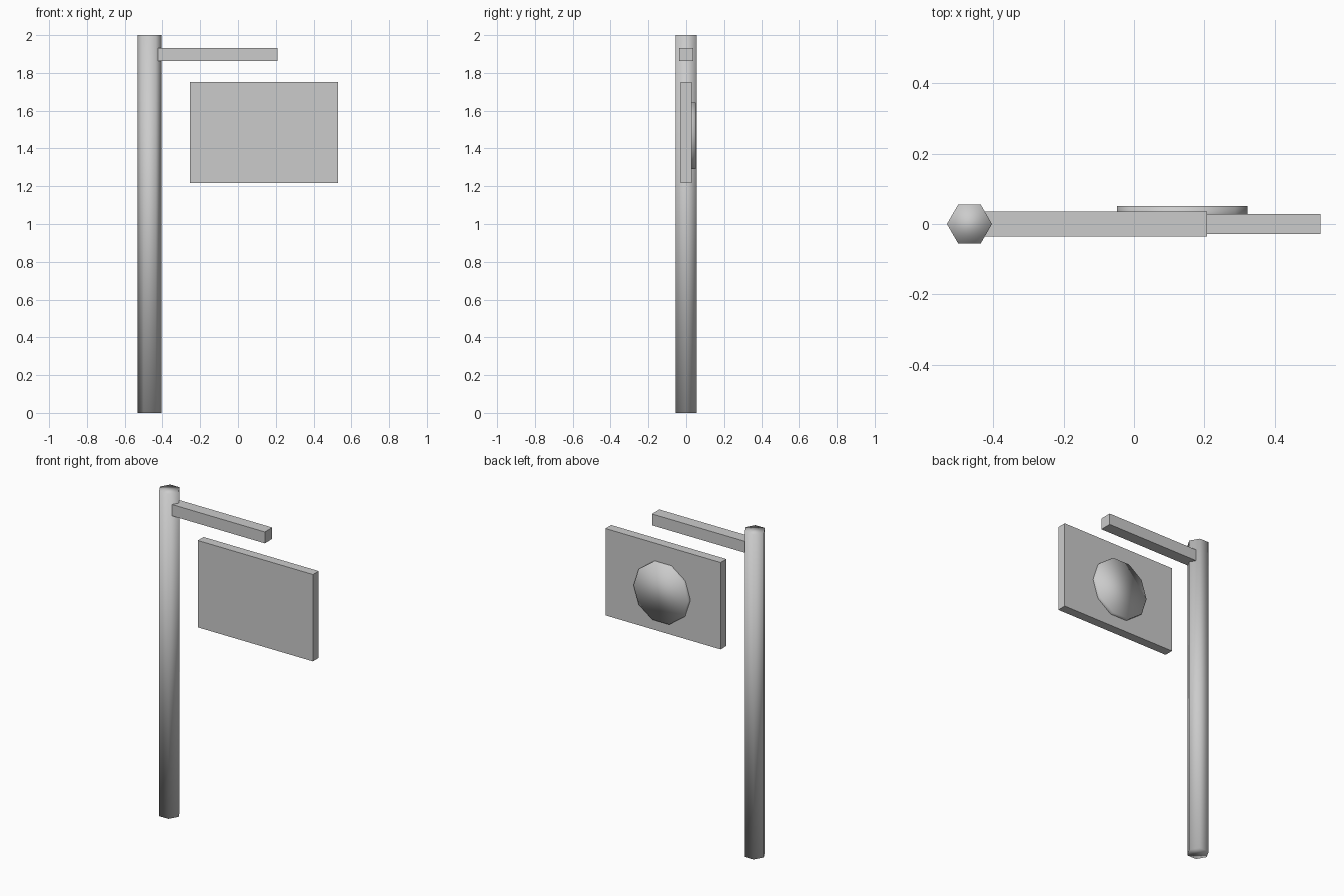
import bpy
from math import radians

cube = bpy.data.objects.get("Cube")
if cube:
    bpy.data.objects.remove(cube, do_unlink=True)

GREY = (0.6, 0.6, 0.6, 1.0)
grey = bpy.data.materials.new("plain grey")
grey.use_nodes = True
grey.diffuse_color = GREY
grey.node_tree.nodes["Principled BSDF"].inputs["Base Color"].default_value = GREY


def finish(name):
    obj = bpy.context.object
    obj.name = name
    obj.data.materials.append(grey)
    return obj


def box(name, x, y, z):
    """Flat-faced box from its (low, high) extents."""
    spans = (x, y, z)
    bpy.ops.mesh.primitive_cube_add(size=1, location=[(a + b) / 2 for a, b in spans])
    obj = finish(name)
    obj.scale = [b - a for a, b in spans]
    bpy.ops.object.transform_apply(location=False, rotation=False, scale=True)


def prism(name, sides, radius, depth, location, rotation):
    """Low-poly cylinder, smooth over the sides and caps alike."""
    bpy.ops.mesh.primitive_cylinder_add(vertices=sides, radius=radius, depth=depth,
                                        location=location, rotation=rotation)
    finish(name)
    bpy.ops.object.shade_smooth()


# Hexagonal upright with corners pointing left and right
prism("post", 6, 0.064, 2.0, (-0.468, 0, 1.0), (0, 0, radians(90)))

# Arm reaching out from the post
box("arm", (-0.425, 0.208), (-0.036, 0.036), (1.862, 1.932))

# Hanging board
box("sign_board", (-0.254, 0.53), (-0.028, 0.028), (1.218, 1.753))

# Ten-sided disc set into the back of the board, corners on its horizontal axis
prism("back_disc", 10, 0.186, 0.05, (0.137, 0.026, 1.467), (radians(90), radians(90), 0))
